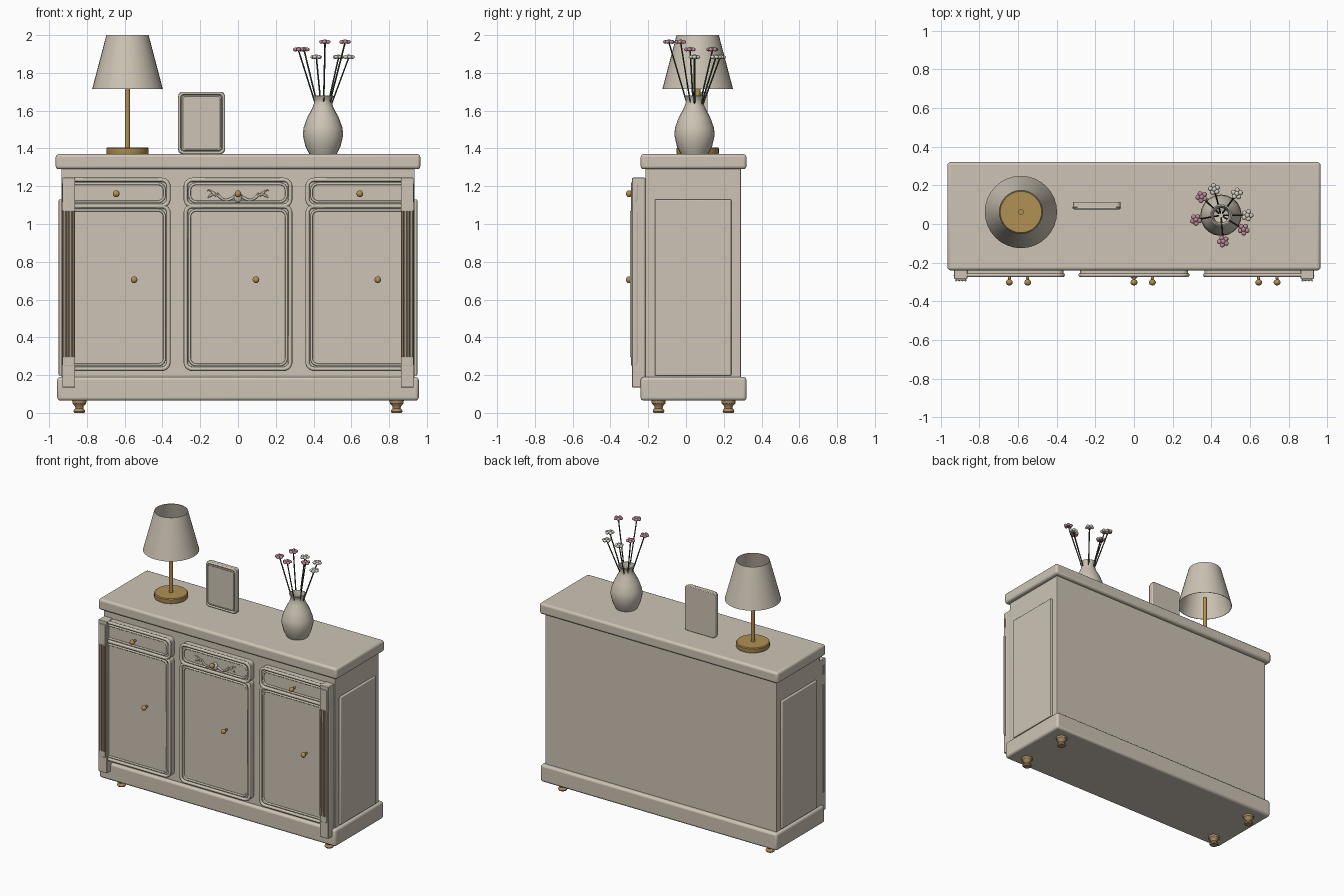
import bpy, bmesh, math
from mathutils import Vector, Matrix

if "Cube" in bpy.data.objects:
    bpy.data.objects.remove(bpy.data.objects["Cube"], do_unlink=True)


def material(name, rgb):
    m = bpy.data.materials.new(name)
    m.use_nodes = True
    m.diffuse_color = (*rgb, 1)
    m.node_tree.nodes["Principled BSDF"].inputs["Base Color"].default_value = (*rgb, 1)
    return m


CREAM = material("cream paint", (0.61, 0.55, 0.46))
GOLD = material("brass", (0.44, 0.28, 0.09))
BRONZE = material("bronze", (0.40, 0.26, 0.13))
PINK = material("pink petal", (0.50, 0.27, 0.32))
WHITE = material("white petal", (0.66, 0.62, 0.55))
STEM = material("stem green", (0.04, 0.06, 0.035))


def finish(name, mesh, mat, bevel=0, segments=3, angle=35):
    obj = bpy.data.objects.new(name, mesh)
    bpy.context.collection.objects.link(obj)
    mesh.materials.clear()
    mesh.materials.append(mat)
    if bevel:
        mod = obj.modifiers.new("rounded edges", "BEVEL")
        mod.width, mod.segments = bevel, segments
    bpy.ops.object.select_all(action="DESELECT")
    obj.select_set(True)
    bpy.context.view_layer.objects.active = obj
    bpy.ops.object.shade_smooth_by_angle(angle=math.radians(angle))
    return obj


def from_bmesh(name, bm, mat, **kw):
    bmesh.ops.recalc_face_normals(bm, faces=bm.faces[:])
    mesh = bpy.data.meshes.new(name)
    bm.to_mesh(mesh)
    bm.free()
    return finish(name, mesh, mat, **kw)


def box(name, xs, ys, zs, mat=CREAM, bevel=0.0, segments=3):
    bm = bmesh.new()
    bmesh.ops.create_cube(bm, size=1)
    for v in bm.verts:
        v.co = [(a + b) / 2 + c * (b - a) for c, (a, b) in zip(v.co, (xs, ys, zs))]
    return from_bmesh(name, bm, mat, bevel=bevel, segments=segments)


def lathe(name, profile, loc, mat, sides=32):
    # profile is (radius, height); a zero radius closes the form
    bm = bmesh.new()
    verts = [bm.verts.new((r, 0, z)) for r, z in profile]
    edges = [bm.edges.new(pair) for pair in zip(verts, verts[1:])]
    bmesh.ops.spin(bm, geom=verts + edges, cent=(0, 0, 0), axis=(0, 0, 1),
                   angle=math.tau, steps=sides, use_duplicate=False)
    bmesh.ops.remove_doubles(bm, verts=bm.verts[:], dist=0.0001)
    bmesh.ops.translate(bm, verts=bm.verts[:], vec=loc)
    return from_bmesh(name, bm, mat)


def blobs(name, parts, mat, u=14, v=8):
    # parts are (centre, size) ellipsoids
    bm = bmesh.new()
    for c, s in parts:
        m = Matrix.Translation(c) @ Matrix.Diagonal((*s, 1))
        bmesh.ops.create_uvsphere(bm, u_segments=u, v_segments=v, radius=1, matrix=m)
    return from_bmesh(name, bm, mat, angle=60)


def tube(name, points, radius, mat, closed=False, taper=None, resolution=2):
    cu = bpy.data.curves.new(name, "CURVE")
    cu.dimensions = "3D"
    cu.bevel_depth, cu.bevel_resolution = radius, resolution
    cu.use_fill_caps = True
    sp = cu.splines.new("POLY")
    sp.points.add(len(points) - 1)
    for i, (p, co) in enumerate(zip(sp.points, points)):
        p.co = (*co, 1)
        p.radius = taper(i / (len(points) - 1)) if taper else 1
    sp.use_cyclic_u = closed
    temp = bpy.data.objects.new(name + " path", cu)
    bpy.context.collection.objects.link(temp)
    bpy.context.view_layer.update()
    graph = bpy.context.evaluated_depsgraph_get()
    mesh = bpy.data.meshes.new_from_object(temp.evaluated_get(graph))
    bpy.data.objects.remove(temp, do_unlink=True)
    return finish(name, mesh, mat, angle=50)


def rounded_rect(cx, cz, w, h, r, y, steps=6):
    pts = []
    for k, (sx, sz) in enumerate(((1, 1), (-1, 1), (-1, -1), (1, -1))):
        for i in range(steps + 1):
            a = (k + i / steps) * math.pi / 2
            pts.append((cx + sx * (w - r) + r * math.cos(a), y, cz + sz * (h - r) + r * math.sin(a)))
    return pts


def panel(name, cx, cz, w, h, r, y0, y1, bevel=0.004):
    bm = bmesh.new()
    f = bm.faces.new([bm.verts.new(p) for p in rounded_rect(cx, cz, w, h, r, y0)])
    ext = bmesh.ops.extrude_face_region(bm, geom=[f])
    moved = [g for g in ext["geom"] if isinstance(g, bmesh.types.BMVert)]
    bmesh.ops.translate(bm, verts=moved, vec=(0, y1 - y0, 0))
    return from_bmesh(name, bm, CREAM, bevel=bevel, segments=2)


def framed_panel(name, cx, z0, z1):
    # raised panel with an outer moulding and a fine inner bead
    cz, h = (z0 + z1) / 2, (z1 - z0) / 2
    panel(name, cx, cz, 0.28, h - 0.006, 0.03, -0.2, -0.262)
    tube(name + "_moulding", rounded_rect(cx, cz, 0.277, h - 0.011, 0.035, -0.264), 0.011, CREAM, True)
    tube(name + "_bead", rounded_rect(cx, cz, 0.256, h - 0.032, 0.035, -0.263), 0.007, CREAM, True)


def knob(name, x, z):
    blobs(name, [((x, -0.302, z), (0.018, 0.016, 0.018)),
                 ((x, -0.275, z), (0.008, 0.02, 0.008))], GOLD)


# Cabinet carcass
box("cabinet_body", (-0.935, 0.935), (-0.215, 0.29), (0.15, 1.32), bevel=0.004)
box("cabinet_top", (-0.965, 0.965), (-0.24, 0.32), (1.29, 1.37), bevel=0.016)
box("plinth", (-0.957, 0.957), (-0.24, 0.32), (0.065, 0.19), bevel=0.016)

# Parts mirrored left and right
for side, s in (("left", 1), ("right", -1)):
    box(side + "_side_panel", sorted((s * 0.92, s * 0.949)), (-0.165, 0.24), (0.197, 1.13), bevel=0.006)
    box(side + "_pilaster", sorted((s * 0.862, s * 0.93)), (-0.285, -0.215), (0.135, 1.245), bevel=0.004)
    box(side + "_pilaster_face", sorted((s * 0.87, s * 0.922)), (-0.291, -0.28), (0.25, 1.22), bevel=0.003)
    for i in range(4):
        x = s * (0.872 + i * 0.016)
        tube(f"{side}_flute_{i + 1}", [(x, -0.291, 0.295), (x, -0.291, 1.07)],
             0.006, BRONZE if i % 2 == 0 else CREAM)
    for end, y in (("front", -0.145), ("back", 0.225)):
        lathe(f"{end}_{side}_foot",
              [(0, 0), (0.026, 0), (0.031, 0.008), (0.029, 0.016), (0.021, 0.024),
               (0.023, 0.036), (0.036, 0.05), (0.038, 0.068), (0, 0.068)],
              (s * 0.84, y, 0), BRONZE, 20)

# Drawers and doors
for place, cx in (("right", -0.645), ("middle", 0), ("left", 0.645)):
    framed_panel(place + "_drawer", cx, 1.085, 1.245)
    framed_panel(place + "_door", cx, 0.222, 1.105)
    knob(place + "_drawer_knob", cx, 1.16)
    knob(place + "_door_knob", cx + 0.095, 0.705)

# Carved leaf ornament on the middle drawer
blobs("carved_shell", [((0, -0.266, 1.143), (0.023, 0.018, 0.03))], CREAM)
for side, s in (("left", 1), ("right", -1)):
    sprig = [(s * (0.02 + 0.145 * t), -0.265, 1.145 - 0.022 * math.sin(t * 5) + 0.012 * t)
             for t in [i / 12 for i in range(13)]]
    tube(side + "_carved_sprig", sprig, 0.008, CREAM, taper=lambda t: 1 - 0.6 * t)
    for i, (x, lift) in enumerate(((0.075, 0.035), (0.11, 0.032), (0.125, -0.018))):
        leaf = [(s * (x + 0.035 * t), -0.265, 1.132 + (x - 0.075) * 0.5 + lift * t * t)
                for t in (0, 0.25, 0.5, 0.75, 1)]
        tube(f"{side}_carved_leaf_{i + 1}", leaf, 0.007, CREAM,
             taper=lambda t: 0.25 + 0.75 * math.sin(math.pi * t))

# Table lamp
LAMP = (-0.585, 0.062, 0)
lathe("lamp_base", [(0, 1.37), (0.11, 1.37), (0.112, 1.376), (0.112, 1.4), (0.107, 1.406), (0, 1.406)],
      LAMP, GOLD)
lathe("lamp_stem", [(0, 1.4), (0.014, 1.4), (0.014, 1.78), (0, 1.78)], LAMP, GOLD, 16)
lathe("lamp_shade", [(0.187, 1.715), (0.112, 2.0), (0.109, 2.0), (0.184, 1.715), (0.187, 1.715)],
      LAMP, CREAM)

# Picture frame
FX, FZ = -0.193, 1.535
panel("picture_frame", FX, FZ, 0.123, 0.164, 0.02, 0.115, 0.085)
tube("picture_frame_moulding", rounded_rect(FX, FZ, 0.117, 0.157, 0.024, 0.084), 0.008, CREAM, True)
tube("picture_frame_bead", rounded_rect(FX, FZ, 0.103, 0.143, 0.016, 0.079), 0.005, CREAM, True)
panel("picture_panel", FX, FZ, 0.1, 0.14, 0.012, 0.09, 0.076, bevel=0.002)

# Vase
VX, VY = 0.45, 0.045
lathe("vase", [(0, 1.37), (0.072, 1.37), (0.093, 1.41), (0.107, 1.47), (0.103, 1.51), (0.083, 1.565),
               (0.056, 1.615), (0.046, 1.645), (0.048, 1.66), (0.057, 1.678), (0.05, 1.68),
               (0.038, 1.645), (0.048, 1.61), (0.07, 1.56), (0, 1.5)], (VX, VY, 0), CREAM, 20)

# Flowers: three heights, petals clustered round a raised centre
FLOWERS = [(0.32, 0.022, 1.92, PINK), (0.35, 0.14, 1.92, PINK), (0.415, 0.18, 1.88, WHITE),
           (0.532, 0.157, 1.88, WHITE), (0.586, 0.045, 1.88, WHITE), (0.567, -0.028, 1.96, PINK),
           (0.461, -0.09, 1.96, PINK)]
for n, (x, y, z, mat) in enumerate(FLOWERS, 1):
    top = Vector((x, y, z))
    base = Vector((VX + (x - VX) * 0.1, VY + (y - VY) * 0.1, 1.55))
    tube(f"stem_{n}", [base, top], 0.0042, STEM, resolution=1)
    petals = [(top + Vector((0, 0, 0.006)), (0.013, 0.013, 0.012))]
    for k in range(5):
        a = k * math.tau / 5 + n
        petals.append((top + Vector((0.019 * math.cos(a), 0.019 * math.sin(a), 0.004)),
                       (0.013, 0.013, 0.01)))
    blobs(f"flower_{n}", petals, mat, 10, 6)
